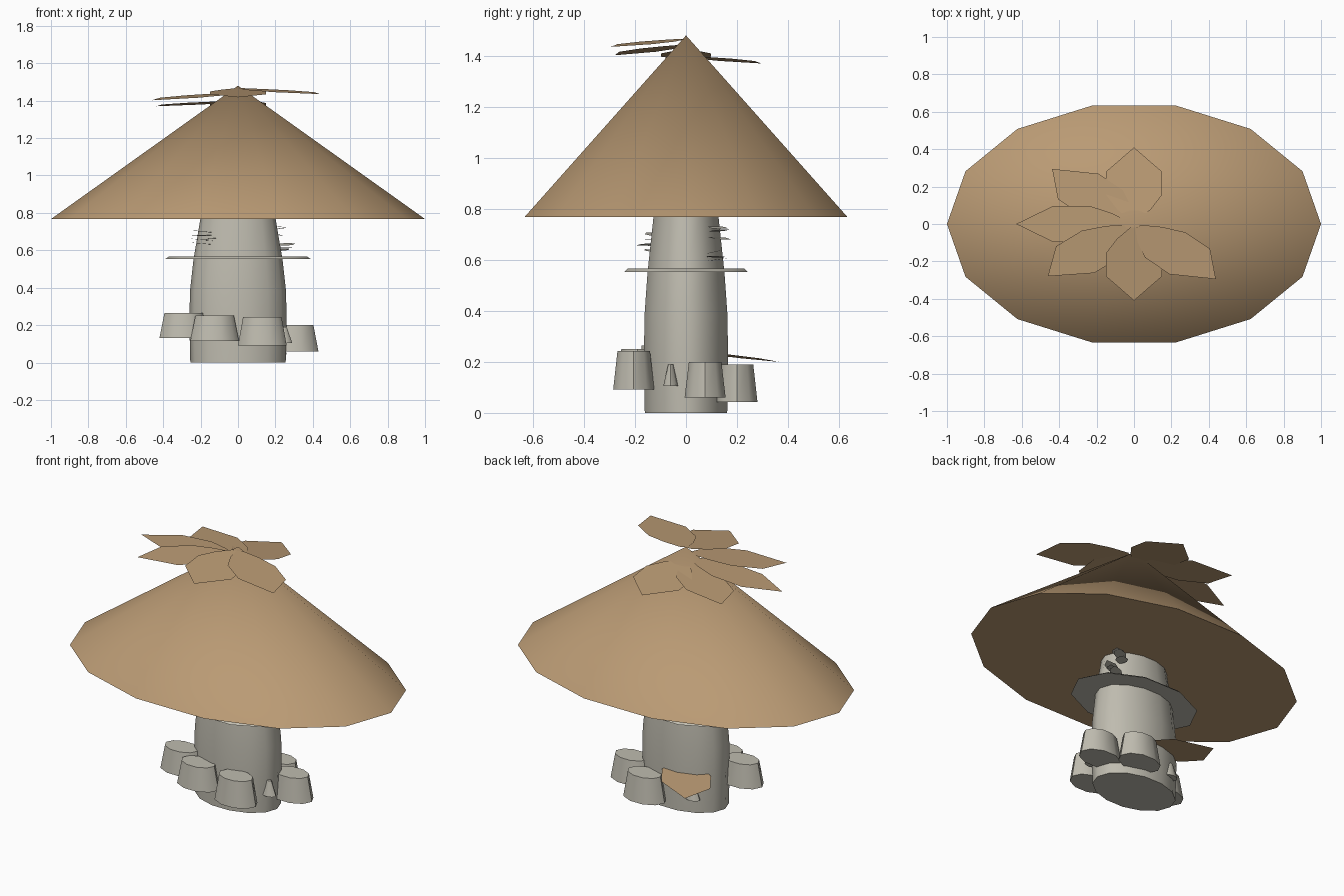
import bpy, bmesh, math, random
from mathutils import Vector

if "Cube" in bpy.data.objects:
    bpy.data.objects.remove(bpy.data.objects["Cube"])

random.seed(4)
SQUASH = 0.65  # everything is flattened front to back


def material(name, rgb):
    m = bpy.data.materials.new(name)
    m.diffuse_color = (*rgb, 1)
    m.use_nodes = True
    m.node_tree.nodes["Principled BSDF"].inputs["Base Color"].default_value = m.diffuse_color
    return m


TAN = material("tan", (0.49, 0.325, 0.175))
GREY = material("stone grey", (0.52, 0.50, 0.43))


def finish(name, bm, mat, smooth):
    me = bpy.data.meshes.new(name)
    bmesh.ops.recalc_face_normals(bm, faces=bm.faces)
    bm.to_mesh(me)
    bm.free()
    me.materials.append(mat)
    ob = bpy.data.objects.new(name, me)
    bpy.context.collection.objects.link(ob)
    if smooth:
        bpy.ops.object.select_all(action='DESELECT')
        bpy.context.view_layer.objects.active = ob
        ob.select_set(True)
        bpy.ops.object.shade_smooth_by_angle(angle=math.radians(45))
    return ob


def lathe(name, profile, sides, mat, x=0, y=0):
    """Closed, squashed turned solid from (radius, height) points."""
    bm = bmesh.new()
    rings = []
    for r, z in profile:
        if r == 0:
            rings.append([bm.verts.new((x, y, z))])
            continue
        angles = [math.tau * k / sides for k in range(sides)]
        rings.append([bm.verts.new((x + r * math.cos(a), y + SQUASH * r * math.sin(a), z))
                      for a in angles])
    for lo, hi in zip(rings, rings[1:]):
        for k in range(sides):
            n = (k + 1) % sides
            if len(hi) == 1:
                bm.faces.new((lo[k], lo[n], hi[0]))
            else:
                bm.faces.new((lo[k], lo[n], hi[n], hi[k]))
    for ring in (rings[0], rings[-1]):
        if len(ring) > 1:
            bm.faces.new(ring)
    return finish(name, bm, mat, True)


# half outline of a leaf: (distance along, half width)
LEAF = [(0.03, 0.02), (0.12, 0.09), (0.24, 0.15), (0.43, 0.15)]


def leaf(name, base, angle, drop, mat, scale=1.0, roll=0.0):
    """Flat pointed leaf running outward from base, dropping towards its tip."""
    a = math.radians(angle)
    out, side = Vector((math.cos(a), math.sin(a))), Vector((-math.sin(a), math.cos(a)))
    outline = LEAF + [(0.63, 0)] + [(d, -w) for d, w in reversed(LEAF)]
    bm = bmesh.new()
    verts = []
    for d, w in outline:
        p = (out * d + side * w) * scale
        z = base[2] - drop * d / 0.63 + roll * w * scale
        verts.append(bm.verts.new((base[0] + p.x, base[1] + SQUASH * p.y, z)))
    bm.faces.new(verts)
    return finish(name, bm, mat, False)


# stem, skirt ring and roof-like cap
lathe("stem", [(0.255, 0), (0.26, 0.2), (0.257, 0.38), (0.238, 0.55), (0.2, 0.775)], 14, GREY)
lathe("skirt", [(0.39, 0.553), (0.37, 0.566)], 10, GREY)
lathe("cap", [(1.0, 0.767), (0, 1.48)], 14, TAN)

# leaves spiralling down around the peak: angle, base height, drop
for i, (ang, z, drop) in enumerate([(314, 1.468, 0.033), (270, 1.468, 0.05), (223, 1.445, 0.043),
                                    (180, 1.425, 0.042), (134, 1.40, 0.03), (90, 1.41, 0.06)]):
    leaf(f"cap_leaf_{i}", (0, 0, z), ang, drop, TAN)

# single leaf low on the back of the stem
leaf("back_leaf", (-0.01, 0.0, 0.245), 113, 0.045, TAN, 0.97)

# tapered cups clustered around the foot: x, y, bottom, top
for i, (x, y, lo, hi) in enumerate([(-0.29, -0.11, 0.13, 0.265), (-0.125, -0.19, 0.115, 0.25),
                                    (0.13, -0.205, 0.092, 0.243), (0.30, 0.075, 0.06, 0.2),
                                    (0.13, 0.2, 0.042, 0.19)]):
    lathe(f"cup_{i}", [(0.13, lo), (0.103, hi)], 10, GREY, x, y)

# small pegs on the stem
for i, (x, y, lo) in enumerate([(0.245, -0.06, 0.105), (-0.14, 0.135, 0.08)]):
    lathe(f"peg_{i}", [(0.045, lo), (0.015, lo + 0.085)], 8, GREY, x, y)

# stacks of thin shards under the cap: x, y, heading, heights
for s, (x, y, ang, heights) in enumerate([(-0.13, -0.105, 228, (0.63, 0.65, 0.665, 0.68, 0.695)),
                                          (0.17, 0.085, 48, (0.69, 0.71, 0.73)),
                                          (0.19, 0.08, 40, (0.595, 0.612, 0.625))]):
    for i, z in enumerate(heights):
        leaf(f"shard_{s}_{i}", (x, y, z), ang + random.uniform(-25, 25),
             random.uniform(-0.015, 0.015), GREY, 0.24, random.uniform(-0.15, 0.15))
